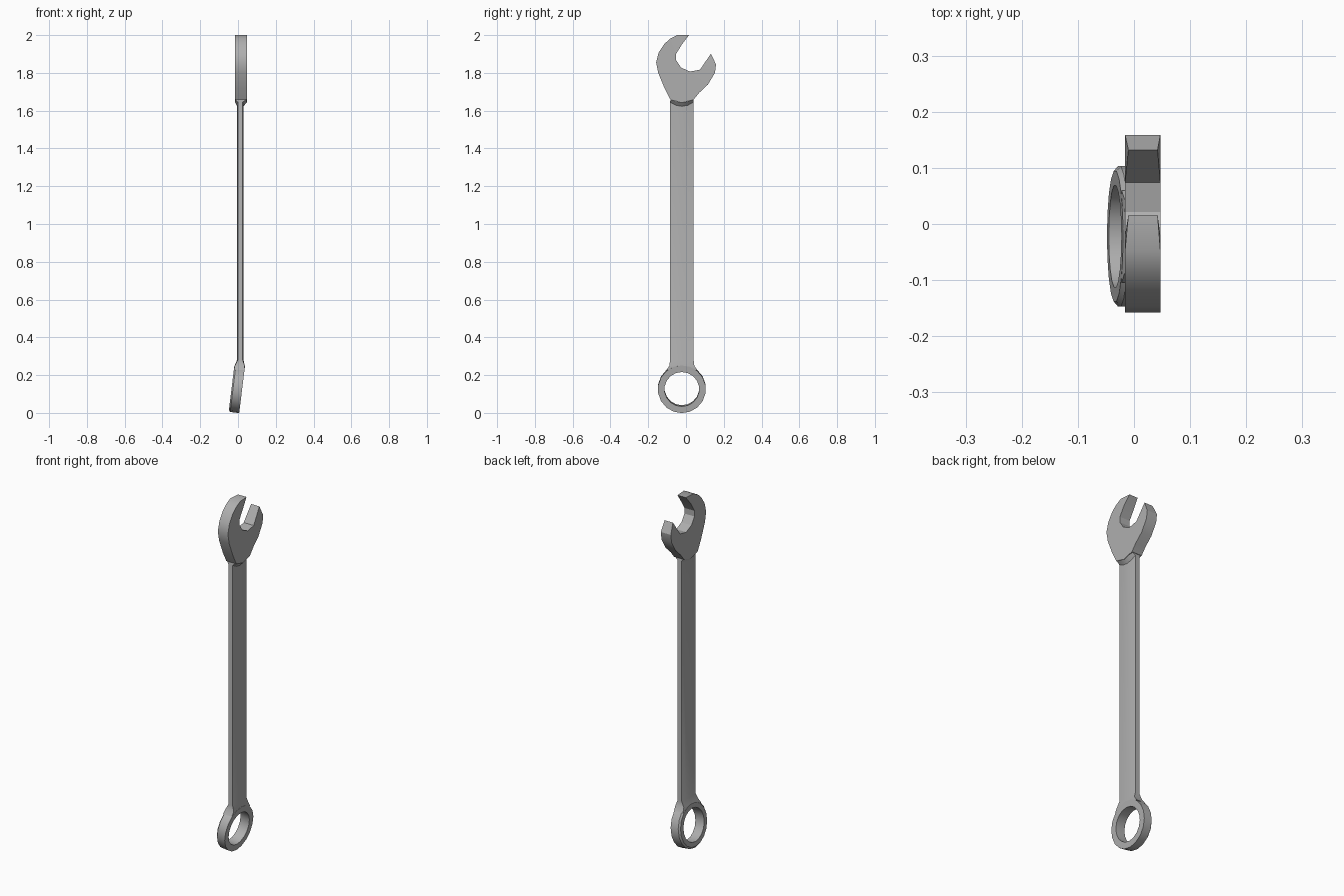
import bpy, bmesh
from math import sin, cos, pi, radians
from mathutils import Matrix, Vector

if "Cube" in bpy.data.objects:
    bpy.data.objects.remove(bpy.data.objects["Cube"])

CY = -0.022  # y of the handle axis

steel = bpy.data.materials.new("dark_steel")
steel.diffuse_color = (0.43, 0.43, 0.43, 1)
steel.use_nodes = True
steel.node_tree.nodes["Principled BSDF"].inputs["Base Color"].default_value = steel.diffuse_color


def finish(bm, name):
    bmesh.ops.recalc_face_normals(bm, faces=bm.faces[:])
    mesh = bpy.data.meshes.new(name)
    bm.to_mesh(mesh)
    bm.free()
    mesh.materials.append(steel)
    ob = bpy.data.objects.new(name, mesh)
    bpy.context.collection.objects.link(ob)
    bpy.ops.object.select_all(action='DESELECT')
    ob.select_set(True)
    bpy.context.view_layer.objects.active = ob
    bpy.ops.object.shade_smooth_by_angle(angle=radians(30))


def bridge(bm, a, b):
    n = len(a)
    for i in range(n):
        j = (i + 1) % n
        bm.faces.new((a[i], a[j], b[j], b[i]))


# Handle: slightly crowned bar, flaring into both ends
def section(bm, z, x0, x1, w, crown, dip):
    ts = (-1, -0.5, 0, 0.5, 1)
    pts = [(x0 + crown * t * t, t) for t in ts]
    pts += [(x1 - crown * t * t, t) for t in reversed(ts)]
    return [bm.verts.new((x, CY + t * w, z - dip * (1 - t * t))) for x, t in pts]


bm = bmesh.new()
rows = [(0.226, -0.022, 0.034, 0.082, 0.0, 0),
        (0.25, -0.018, 0.036, 0.066, 0.001, 0),
        (0.28, -0.005, 0.029, 0.0625, 0.004, 0),
        (1.645, -0.005, 0.029, 0.0625, 0.004, 0.022),
        (1.662, -0.015, 0.046, 0.059, 0.0, 0.018)]
rings = [section(bm, *r) for r in rows]
for a, b in zip(rings, rings[1:]):
    bridge(bm, a, b)
bm.faces.new(rings[0])
bm.faces.new(rings[-1])
finish(bm, "handle")

# Open jaw: outline in (y, z), with thinner inner tips
outline = [(0.016, 2.0), (-0.020, 1.953), (-0.053, 1.90), (-0.053, 1.868),
           (-0.026, 1.828), (0.021, 1.807), (0.074, 1.817), (0.132, 1.902),
           (0.159, 1.844), (0.153, 1.80), (0.116, 1.738), (0.070, 1.695),
           (0.040, 1.658), (CY, 1.642), (-0.082, 1.658), (-0.113, 1.717),
           (-0.147, 1.80), (-0.158, 1.855), (-0.145, 1.907), (-0.115, 1.953),
           (-0.085, 1.98), (-0.048, 2.0)]
tips = (0, 7)
bm = bmesh.new()
sides = []
for x, thin in ((-0.016, 0.006), (0.047, -0.005)):
    sides.append([bm.verts.new((x + (thin if i in tips else 0), y, z))
                  for i, (y, z) in enumerate(outline)])
bridge(bm, *sides)
caps = [bm.faces.new(s) for s in sides]
bm.normal_update()
bmesh.ops.triangulate(bm, faces=caps)
finish(bm, "open_jaw")

# Ring end: tilted tube with a small chamfer on the back rim
bm = bmesh.new()
N = 18
profile = [(0.118, -0.028), (0.127, -0.02), (0.127, 0.028), (0.092, 0.028), (0.092, -0.028)]
loops = [[bm.verts.new((x, r * sin(2 * pi * i / N), r * cos(2 * pi * i / N)))
          for i in range(N)] for r, x in profile]
for k in range(len(loops)):
    bridge(bm, loops[k], loops[(k + 1) % len(loops)])
bm.transform(Matrix.Translation(Vector((-0.006, CY, 0.1285))) @ Matrix.Rotation(radians(7), 4, 'Y'))
finish(bm, "ring_end")
